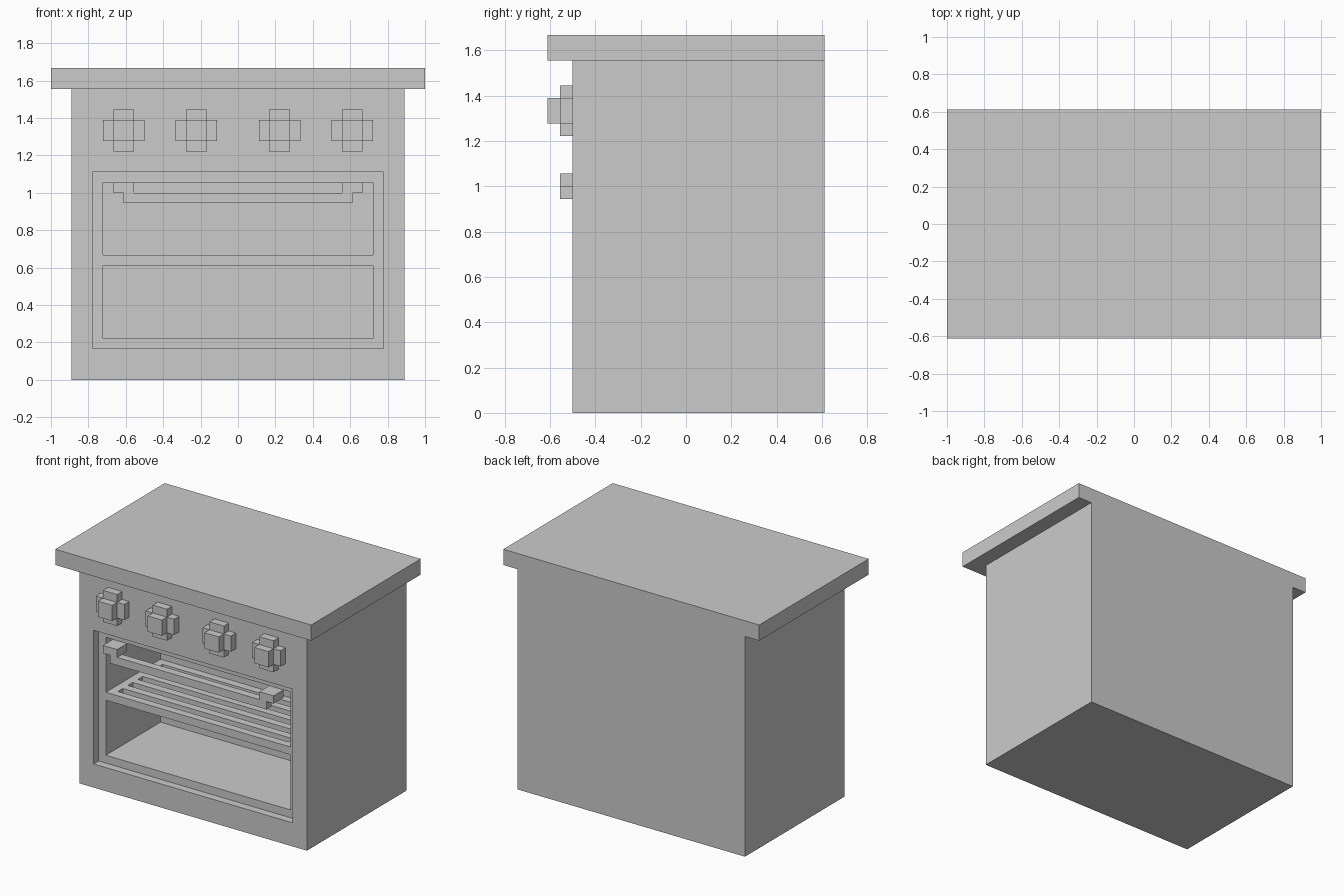
import bpy, bmesh
from mathutils import Vector

if "Cube" in bpy.data.objects:
    bpy.data.objects.remove(bpy.data.objects["Cube"])

U = 1 / 18  # the model sits on a regular grid of this size


def boxes(name, parts):
    """One object made of boxes, each (x0, x1, y0, y1, z0, z1) in grid units."""
    bm = bmesh.new()
    for x0, x1, y0, y1, z0, z1 in parts:
        lo, hi = Vector((x0, y0, z0)) * U, Vector((x1, y1, z1)) * U
        for v in bmesh.ops.create_cube(bm, size=1)["verts"]:
            v.co = Vector(((v.co[i] + 0.5) * (hi[i] - lo[i]) + lo[i]) for i in range(3))
    mesh = bpy.data.meshes.new(name)
    bm.to_mesh(mesh)
    bm.free()
    obj = bpy.data.objects.new(name, mesh)
    bpy.context.collection.objects.link(obj)
    return obj


def cut(target, name, part):
    """Subtract a box from the target and discard the cutter."""
    cutter = boxes(name, [part])
    cutter.hide_render = True
    mod = target.modifiers.new(name, "BOOLEAN")
    mod.operation = "DIFFERENCE"
    mod.solver = "EXACT"
    mod.object = cutter
    bpy.context.view_layer.objects.active = target
    bpy.ops.object.modifier_apply(modifier=mod.name)
    bpy.data.objects.remove(cutter)


# Oven body with recessed door and hollow interior
body = boxes("oven_body", [(-16, 16, -9, 11, 0, 28)])
cut(body, "door_recess", (-14, 14, -12, -8, 3, 20))
cut(body, "oven_cavity", (-13, 13, -10, 3, 4, 19))

# Worktop, flush with the back
boxes("worktop", [(-18, 18, -11, 11, 28, 30)])

# Slotted rack: side rails joined by evenly spaced bars
rails = [(-13, -12, -8, 3, 11, 12), (12, 13, -8, 3, 11, 12)]
bars = [(-12, 12, y, y + 1, 11, 12) for y in range(-8, 3, 2)]
boxes("oven_rack", rails + bars)

# Door handle: bar hung below two posts
boxes("door_handle", [(-11, 11, -10, -9, 17, 18),
                      (-12, -10, -10, -8, 18, 19),
                      (10, 12, -10, -8, 18, 19)])

# Stepped round knobs: cross-shaped base with a raised centre
for i, x in enumerate((-11, -4, 4, 11)):
    boxes(f"knob_{i + 1}", [(x - 1, x + 1, -10, -9, 22, 26),
                            (x - 2, x - 1, -10, -9, 23, 25),
                            (x + 1, x + 2, -10, -9, 23, 25),
                            (x - 1, x + 1, -11, -10, 23, 25)])
